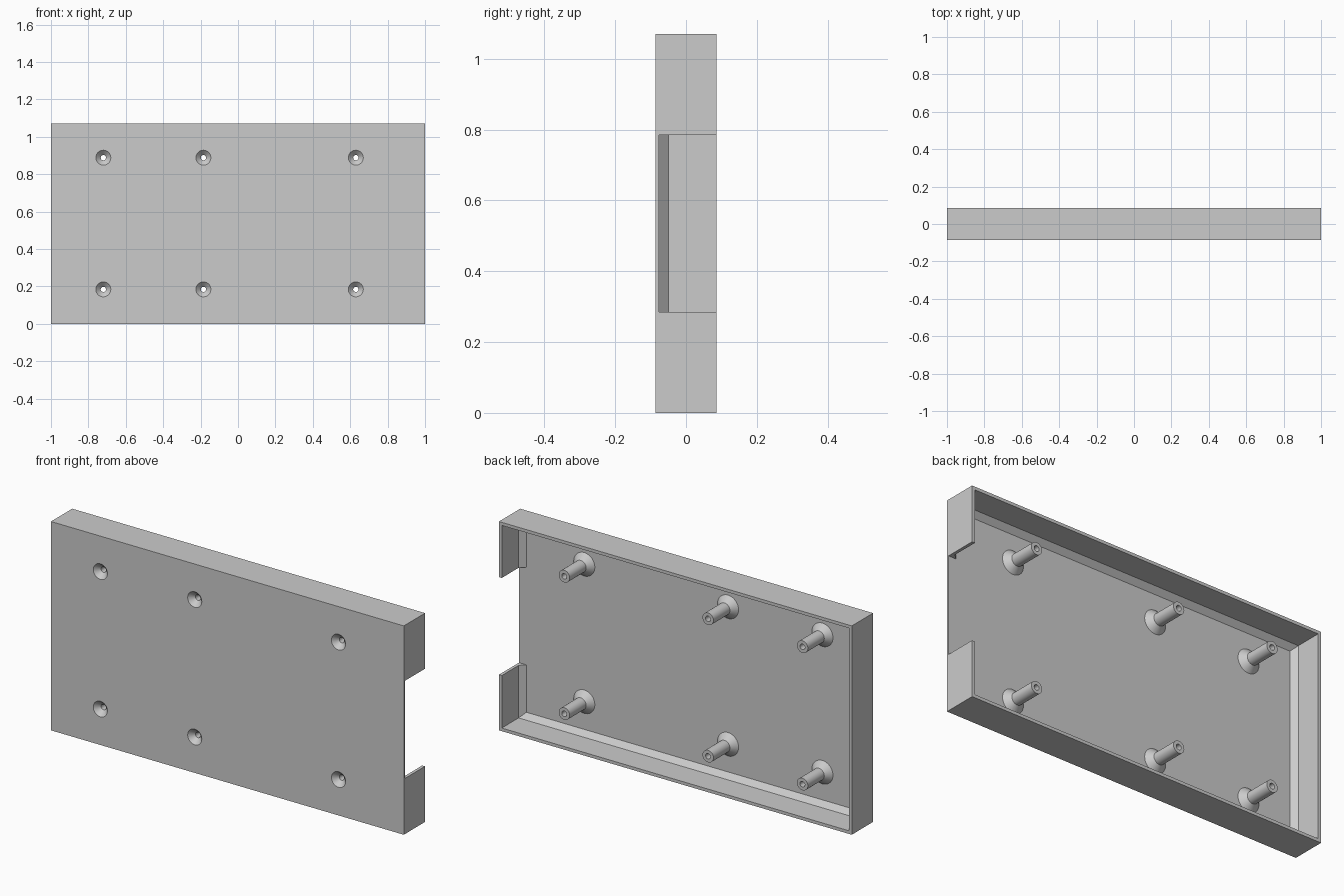
import bpy, bmesh, math

if "Cube" in bpy.data.objects:
    bpy.data.objects.remove(bpy.data.objects["Cube"])

W, H, D = 1.0, 1.07, 0.086      # half width, height, half depth
FLOOR = -0.076                  # inner face of the front panel
WALL, CHAMFER = 0.016, 0.026
POSTS = [(x, z) for x in (-0.72, -0.185, 0.63) for z in (0.184, 0.888)]

grey = bpy.data.materials.new("plain_grey")
grey.diffuse_color = (0.6, 0.6, 0.6, 1)
grey.use_nodes = True
grey.node_tree.nodes["Principled BSDF"].inputs["Base Color"].default_value = grey.diffuse_color


def finish(name, bm):
    bmesh.ops.recalc_face_normals(bm, faces=bm.faces)
    me = bpy.data.meshes.new(name)
    bm.to_mesh(me)
    bm.free()
    me.materials.append(grey)
    ob = bpy.data.objects.new(name, me)
    bpy.context.collection.objects.link(ob)
    return ob


def skin(bm, rings):
    """Join a list of equal point loops into a closed solid."""
    loops = [[bm.verts.new(p) for p in ring] for ring in rings]
    n = len(loops[0])
    for a, b in zip(loops, loops[1:]):
        for i in range(n):
            j = (i + 1) % n
            bm.faces.new((a[i], a[j], b[j], b[i]))
    bm.faces.new(loops[0])
    bm.faces.new(loops[-1])


def rect(x0, x1, z0, z1, y):
    return [(x0, y, z0), (x1, y, z0), (x1, y, z1), (x0, y, z1)]


def inset_rect(inset, y):
    return rect(-W + inset, W - inset, inset, H - inset, y)


def solid(name, rings):
    bm = bmesh.new()
    skin(bm, rings)
    return finish(name, bm)


def turned(name, profile, segments=40):
    """Revolve (radius, y) points about each post axis."""
    bm = bmesh.new()
    angles = [2 * math.pi * i / segments for i in range(segments)]
    for x, z in POSTS:
        skin(bm, [[(x + r * math.cos(a), y, z + r * math.sin(a)) for a in angles]
                  for r, y in profile])
    return finish(name, bm)


def combine(target, tool, operation):
    mod = target.modifiers.new(tool.name, 'BOOLEAN')
    mod.operation = operation
    mod.solver = 'EXACT'
    mod.object = tool
    bpy.context.view_layer.objects.active = target
    bpy.ops.object.modifier_apply(modifier=mod.name)
    bpy.data.objects.remove(tool)


# Outer block, open at the back
case = solid("case_cover", [inset_rect(0, -D), inset_rect(0, D)])

# Hollow with a chamfer where the walls meet the panel
combine(case, solid("cavity", [inset_rect(WALL + CHAMFER, FLOOR),
                               inset_rect(WALL, FLOOR + CHAMFER),
                               inset_rect(WALL, D + 0.1)]), 'DIFFERENCE')

# Opening in the right wall
combine(case, solid("side_opening", [rect(0.9, 1.1, 0.285, 0.785, FLOOR),
                                     rect(0.9, 1.1, 0.285, 0.785, D + 0.1)]), 'DIFFERENCE')

# Mounting posts with flared feet
combine(case, turned("posts", [(0.064, -0.08), (0.031, -0.047), (0.031, D)]), 'UNION')

# Countersunk screw holes through panel and posts
combine(case, turned("screw_holes", [(0.041, -D - 0.001), (0.014, -D + 0.026),
                                     (0.014, D + 0.05)]), 'DIFFERENCE')

bpy.ops.object.select_all(action='DESELECT')
case.select_set(True)
bpy.context.view_layer.objects.active = case
bpy.ops.object.shade_smooth_by_angle(angle=math.radians(30))
